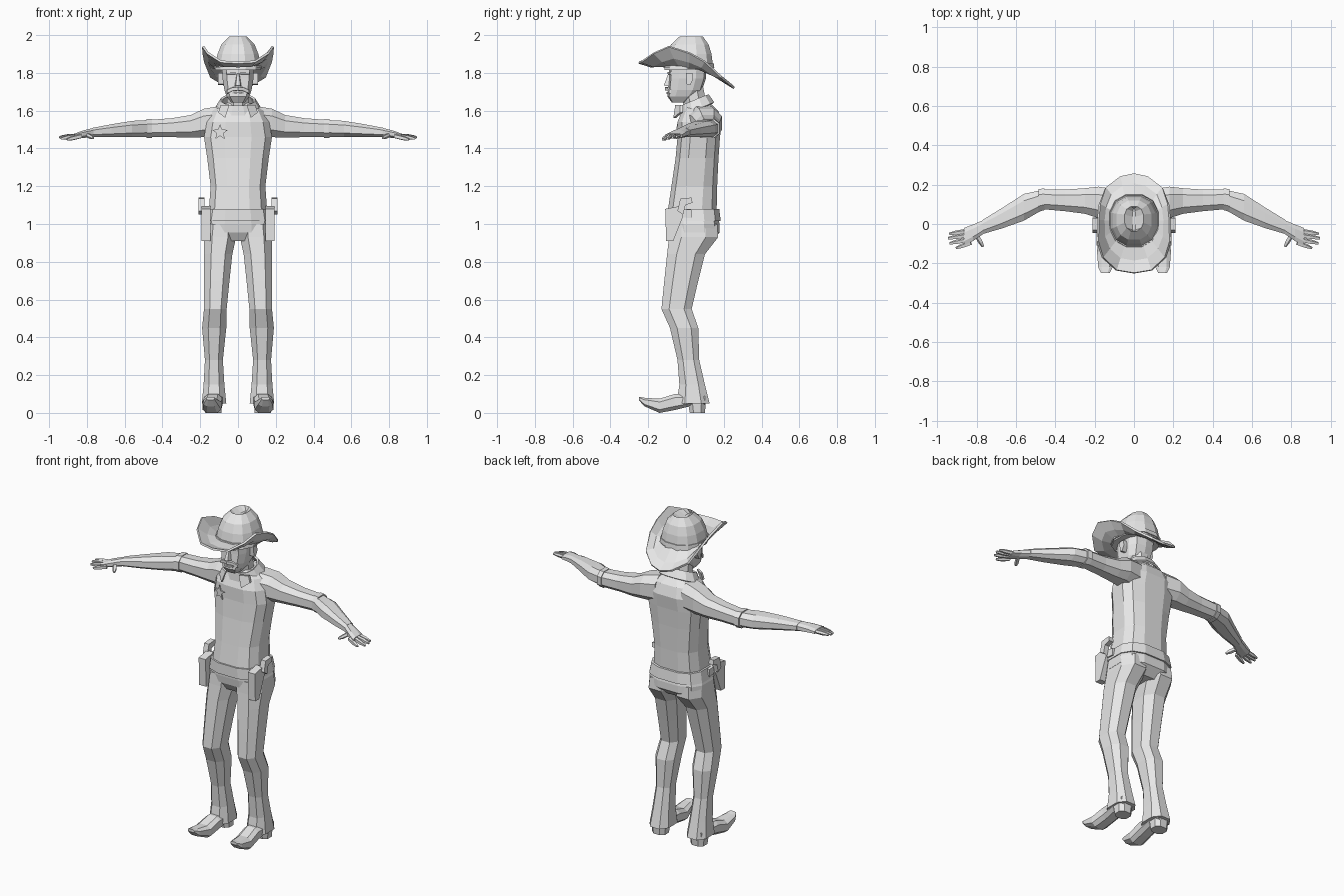
import bpy, bmesh, math
from mathutils import Vector as V

grey = bpy.data.materials.new("plain_grey")
grey.diffuse_color = (0.8, 0.8, 0.8, 1)


def loft(name, rings, cap=True, solid=0):
    """Skin a list of equal-sized closed rings."""
    bm = bmesh.new()
    vs = [[bm.verts.new(p) for p in r] for r in rings]
    for a, b in zip(vs, vs[1:]):
        for i in range(len(a)):
            j = (i + 1) % len(a)
            bm.faces.new((a[i], a[j], b[j], b[i]))
    if cap:
        bm.faces.new(vs[0])
        bm.faces.new(vs[-1])
    bmesh.ops.recalc_face_normals(bm, faces=bm.faces)
    me = bpy.data.meshes.new(name)
    bm.to_mesh(me)
    bm.free()
    me.materials.append(grey)
    ob = bpy.data.objects.new(name, me)
    bpy.context.collection.objects.link(ob)
    if solid:
        m = ob.modifiers.new("thickness", 'SOLIDIFY')
        m.thickness = solid
        m.offset = 0
    return ob


def pair(name, rings, **kw):
    """Build a part on both sides."""
    loft("left_" + name, rings, **kw)
    loft("right_" + name, [[(-p[0], p[1], p[2]) for p in r] for r in rings], **kw)


def sect(c, a, b, n=8, e=0.8):
    """Rounded n-sided section around c with half axes a and b."""
    k = math.cos(math.pi / n)
    out = []
    for i in range(n):
        t = (i + 0.5) * 2 * math.pi / n
        x, y = (math.copysign(min(1, abs(f) / k) ** e, f) for f in (math.cos(t), math.sin(t)))
        out.append(V(c) + V(a) * x + V(b) * y)
    return out


def level(z, x0, x1, y0, y1, n=8, e=0.8, tilt=0):
    h = (y1 - y0) / 2
    return sect(((x0 + x1) / 2, (y0 + y1) / 2, z), ((x1 - x0) / 2, 0, 0), (0, h, tilt * h), n, e)


def body(rows, n=12, e=0.7, tilt=0):
    return [level(z, -h, h, y0, y1, n, e, tilt) for z, h, y0, y1 in rows]


def across(x, y, z, ry, rz, n=8):
    return sect((x, y, z), (0, ry, 0), (0, 0, rz), n)


def prism(poly, x0, x1):
    return [[(x, y, z) for y, z in poly] for x in (x0, x1)]


def tube(p, q, r0, r1, n=5):
    d = (V(q) - V(p)).normalized()
    side = d.cross(V((0, 0, 1))).normalized()
    up = side.cross(d)
    return [sect(c, side * r, up * r, n, 1) for c, r in ((p, r0), (V(p).lerp(V(q), .6), r0), (q, r1))]


# Shirt, belt and trousers
loft("shirt", body([(1.06, .155, -.098, .162), (1.20, .145, -.077, .165), (1.35, .163, -.055, .172),
                    (1.46, .18, -.045, .18), (1.54, .165, -.045, .19), (1.60, .135, -.02, .17),
                    (1.64, .07, 0, .13)]))
loft("belt", body([(1.015, .178, -.104, .184), (1.08, .165, -.104, .176)]))
loft("trouser_seat", body([(1.06, .16, -.098, .165), (1.0, .178, -.095, .178), (.955, .178, -.088, .178),
                           (.91, .10, -.06, .13)]))
pair("trouser_leg", [level(*r) for r in (
    (1.0, .01, .172, -.085, .165), (.93, .01, .18, -.09, .17), (.84, .03, .18, -.10, .10),
    (.70, .045, .18, -.115, .065), (.55, .06, .18, -.13, .03), (.45, .062, .19, -.085, .065),
    (.28, .08, .175, -.045, .07), (.15, .072, .182, -.035, .10), (.05, .062, .192, -.05, .125))])

# Boots with raised toes and block heels
pair("boot", [sect((x, y, (z0 + z1) / 2), (w, 0, 0), (0, 0, (z1 - z0) / 2), 8, .7)
              for y, x, w, z0, z1 in ((.10, .13, .045, .04, .10), (.02, .13, .05, .035, .10),
                                      (-.06, .132, .048, .015, .10), (-.14, .138, .05, 0, .075),
                                      (-.22, .145, .037, .035, .08), (-.25, .146, .022, .068, .085))])
pair("boot_heel", [level(0, .088, .175, .02, .10), level(.055, .084, .18, .01, .105)])

# Sleeves, rolled cuffs, forearms
pair("sleeve", [across(*r) for r in (
    (.09, .09, 1.54, .085, .085), (.18, .11, 1.535, .08, .075), (.25, .117, 1.517, .065, .06),
    (.35, .12, 1.51, .055, .05), (.46, .125, 1.506, .05, .046))])
pair("cuff", [across(.455, .126, 1.506, .055, .05), across(.485, .12, 1.506, .058, .05)])
pair("forearm", [across(*r) for r in (
    (.46, .125, 1.506, .05, .045), (.56, .085, 1.503, .068, .043), (.67, .03, 1.494, .052, .034),
    (.77, -.015, 1.485, .036, .024))])

# Hands
pair("palm", [across(*r) for r in (
    (.76, -.012, 1.486, .034, .024), (.82, -.045, 1.475, .042, .02), (.865, -.065, 1.466, .045, .013))])
fingers = {"index_finger": ((.83, -.095, 1.465), (.905, -.122, 1.447)),
           "middle_finger": ((.85, -.08, 1.468), (.938, -.098, 1.452)),
           "ring_finger": ((.855, -.058, 1.468), (.946, -.072, 1.458)),
           "little_finger": ((.85, -.035, 1.468), (.94, -.05, 1.462)),
           "thumb": ((.80, -.06, 1.472), (.768, -.115, 1.455))}
for name, (p, q) in fingers.items():
    pair(name, tube(p, q, .011, .006))

# Neck and head
loft("neck", body([(1.58, .06, -.005, .12), (1.73, .058, -.03, .09)], 8, 1))
loft("head", body([(1.643, .036, -.075, 0), (1.675, .06, -.098, .055), (1.71, .072, -.095, .085),
                   (1.77, .082, -.09, .105), (1.84, .085, -.088, .11)], 10))
loft("nose", [[(-.008, -.08, 1.80), (.008, -.08, 1.80), (.02, -.08, 1.728), (-.02, -.08, 1.728)],
              [(-.005, -.094, 1.795), (.005, -.094, 1.795), (.012, -.118, 1.733), (-.012, -.118, 1.733)]])
loft("moustache", [[(x, y, z - d) for y, z in ((-.08, 1.728), (-.112 + abs(x) * .4, 1.725),
                                               (-.112 + abs(x) * .4, 1.708), (-.08, 1.704))]
                   for x, d in ((-.058, .016), (-.03, .003), (0, 0), (.03, .003), (.058, .016))])
loft("lower_lip", [level(1.688, -.03, .03, -.104, -.07), level(1.698, -.032, .032, -.104, -.07)])
pair("brow", [[(x, y, z) for y, z in ((-.075, 1.805), (-.1 + x * .25, 1.805), (-.1 + x * .25, 1.793), (-.075, 1.79))]
              for x in (.012, .06)])
pair("ear", prism([(.0, 1.80), (.035, 1.80), (.038, 1.765), (.022, 1.735), (.004, 1.74)], .07, .106))

# Collar: tilted band and two front points
loft("collar", body([(1.605, .115, -.025, .145), (1.655, .085, -.02, .115)], 12, .9, .42), cap=False, solid=.012)
pair("collar_point", [[(.045, y - .012, 1.63), (.092, y + .015, 1.63), (.104, y + .012, 1.59), (.068, y - .022, 1.562)]
                      for y in (-.045, -.03)])

# Hat: curled brim, pinched crown with a centre dent
half = [(0, -.25, 1.855), (.09, -.235, 1.86), (.16, -.17, 1.905), (.185, -.09, 1.94), (.183, .02, 1.905),
        (.175, .10, 1.86), (.145, .185, 1.78), (.07, .24, 1.735), (0, .255, 1.72)]
outer = half + [(-x, y, z) for x, y, z in half[-2:0:-1]]
inner, mid = [], []
for i, (x, y, z) in enumerate(outer):
    t = i * 2 * math.pi / len(outer)
    p = V((.118 * math.sin(t), .015 - .125 * math.cos(t), 1.828 + .01 * math.cos(t)))
    inner.append(p)
    m = p.lerp(V((x, y, z)), .55)
    m.z -= .012
    mid.append(m)
loft("hat_brim", [inner, mid, outer], cap=False, solid=.012)
crown = body([(1.815, .122, -.115, .145), (1.845, .12, -.11, .142), (1.90, .108, -.10, .135),
              (1.95, .088, -.08, .12), (1.992, .048, -.035, .09), (1.965, .008, -.045, .08)], 12, .85)
loft("hat_crown", crown)
loft("hat_band", body([(1.825, .127, -.12, .15), (1.85, .123, -.115, .147)], 12, .85))

# Holsters with revolver grips
pair("holster", prism([(-.11, 1.08), (-.03, 1.095), (-.015, 1.04), (-.068, .91), (-.105, .91)], .145, .192))
pair("revolver_grip", prism([(-.045, 1.07), (-.03, 1.135), (.03, 1.14), (.034, 1.112),
                             (-.003, 1.10), (-.015, 1.05)], .178, .21))
pair("holster_strap", prism([(-.06, 1.04), (.03, 1.03), (.03, 1.075), (-.06, 1.085)], .15, .182))

# Star badge on the wearer's right chest
star = []
for i in range(10):
    r = .044 if i % 2 == 0 else .018
    a = math.pi / 2 + i * math.pi / 5
    star.append((-.095 + r * math.cos(a), 1.485 + r * math.sin(a)))
loft("star_badge", [[(x, -.047 + d + .3 * (-x - .07), z) for x, z in star] for d in (-.008, 0)])
